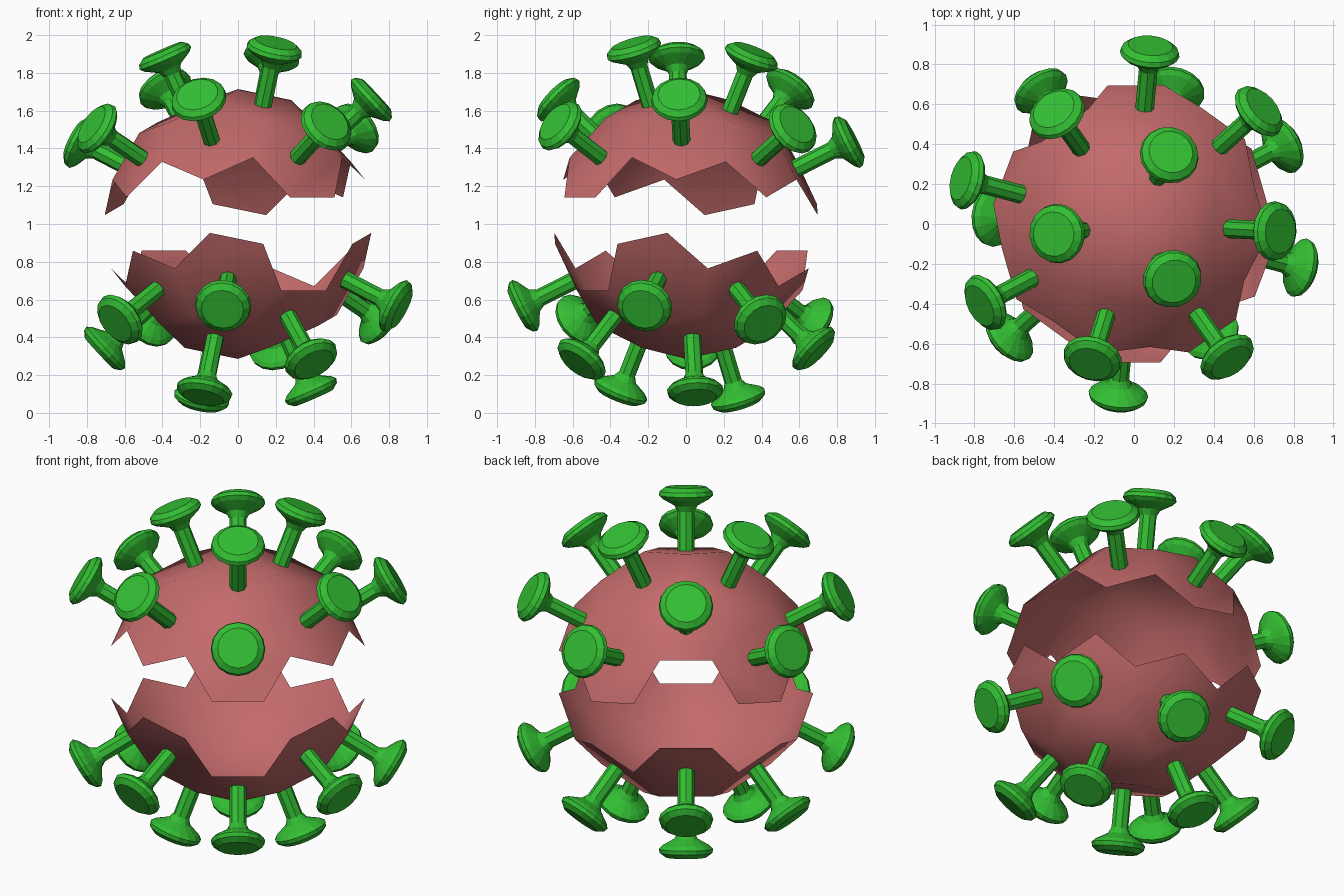
import bpy, bmesh
from math import atan2, cos, sin, tau, pi, radians
from mathutils import Vector, Matrix

if "Cube" in bpy.data.objects:
    bpy.data.objects.remove(bpy.data.objects["Cube"])

PHI = (1 + 5 ** 0.5) / 2
R = 0.714                      # shell corner radius
CENTRE = Vector((0, 0, 1))


def material(name, rgb):
    m = bpy.data.materials.new(name)
    m.diffuse_color = (*rgb, 1)
    m.use_nodes = True
    m.node_tree.nodes["Principled BSDF"].inputs["Base Color"].default_value = m.diffuse_color
    return m


def add_object(name, mesh, matrix=Matrix()):
    ob = bpy.data.objects.new(name, mesh)
    bpy.context.collection.objects.link(ob)
    ob.matrix_world = matrix
    return ob


def cyclic(a, b, c):
    return [Vector(p) for p in ((a, b, c), (c, a, b), (b, c, a))]


pink = material("shell_pink", (0.55, 0.145, 0.145))
green = material("spike_green", (0.033, 0.52, 0.033))

# Football-pattern corners and face axes, one corner turned to the pole
S = (1, -1)
pent = [p for i in S for j in S for p in cyclic(0, i, j * PHI)]
hexa = [p for i in S for j in S for p in cyclic(i / PHI, 0, j * PHI)]
hexa += [Vector((i, j, k)) for i in S for j in S for k in S]
corners = [(2 * a + b) / 3 for a in pent for b in pent if 1.9 < (a - b).length < 2.1]

pole = Vector((0, 1, 3 * PHI)).normalized()
turn = Matrix.Rotation(radians(-145), 3, 'Z') @ Matrix.Rotation(atan2(pole.y, pole.z), 3, 'X')
corners = [(turn @ c).normalized() * R for c in corners]
axes = [((turn @ p).normalized(), 5) for p in pent] + [((turn @ h).normalized(), 6) for h in hexa]
axes = [(a, n) for a, n in axes if abs(a.z) > 0.4]      # open band round the middle


# Two open shells made of flat pentagons and hexagons
def shell(name, side):
    bm = bmesh.new()
    verts = {}
    for a, n in axes:
        if a.z * side < 0:
            continue
        q = a.to_track_quat('Z', 'Y').inverted()
        ids = sorted(range(len(corners)), key=lambda i: -corners[i].dot(a))[:n]
        ids.sort(key=lambda i: atan2((q @ corners[i]).y, (q @ corners[i]).x))
        for i in ids:
            if i not in verts:
                verts[i] = bm.verts.new(corners[i])
        bm.faces.new([verts[i] for i in ids]).smooth = True
    me = bpy.data.meshes.new(name)
    bm.to_mesh(me)
    bm.free()
    me.materials.append(pink)
    add_object(name, me, Matrix.Translation(CENTRE))


shell("upper_shell", 1)
shell("lower_shell", -1)

# Spike: eight-sided stem flaring into a round cap, open where it meets the shell
PROFILE = [(0.047, 0.0, True), (0.047, 0.215, True), (0.064, 0.248, False), (0.13, 0.285, False),
           (0.15, 0.305, False), (0.144, 0.328, False), (0.112, 0.352, False)]
SIDES = 16
bm = bmesh.new()
rings = []
for r, h, octagon in PROFILE:
    ring = []
    for k in range(SIDES):
        rk = r * cos(pi / 8) if octagon and k % 2 else r
        ring.append(bm.verts.new((rk * cos(tau * k / SIDES), rk * sin(tau * k / SIDES), h)))
    rings.append(ring)
for lo, hi in zip(rings, rings[1:]):
    for k in range(SIDES):
        j = (k + 1) % SIDES
        bm.faces.new((lo[k], lo[j], hi[j], hi[k]))
bm.faces.new(rings[-1])
spike_mesh = bpy.data.meshes.new("spike")
bm.to_mesh(spike_mesh)
bm.free()
spike_mesh.materials.append(green)

# One spike standing on the middle of each face
for i, (a, n) in enumerate(axes):
    dist = max(c.dot(a) for c in corners)
    m = Matrix.Translation(CENTRE + a * dist) @ a.to_track_quat('Z', 'Y').to_matrix().to_4x4()
    add_object(f"spike_{i + 1}", spike_mesh, m)
